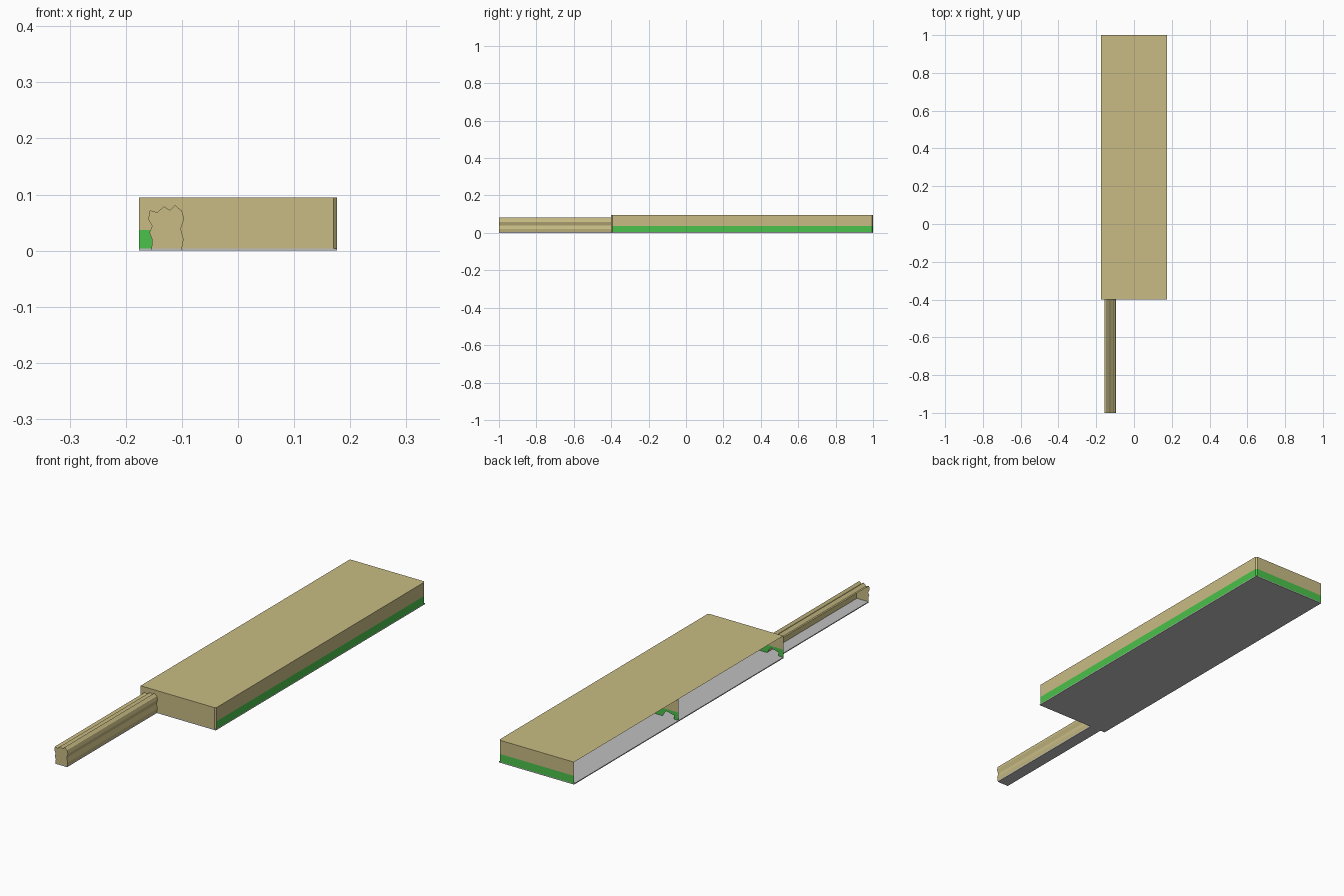
import bpy, bmesh

if "Cube" in bpy.data.objects:
    bpy.data.objects.remove(bpy.data.objects["Cube"])

W, H, FLOOR, BAND = 0.176, 0.095, 0.004, 0.037
Y_START, Y_FRONT, Y_MID, Y_BACK = -1.0, -0.4, 0.3, 1.0
CH = 0.006  # small corner chamfer


def material(name, rgb):
    m = bpy.data.materials.new(name)
    m.diffuse_color = (*rgb, 1)
    m.use_nodes = True
    m.node_tree.nodes["Principled BSDF"].inputs["Base Color"].default_value = m.diffuse_color
    return m


TAN = material("sand_tan", (0.58, 0.50, 0.23))
GREEN = material("wall_green", (0.07, 0.54, 0.07))
GREY = material("floor_grey", (0.53, 0.53, 0.53))


def finish(bm, name, mats):
    me = bpy.data.meshes.new(name)
    bm.to_mesh(me)
    bm.free()
    for m in mats:
        me.materials.append(m)
    ob = bpy.data.objects.new(name, me)
    bpy.context.collection.objects.link(ob)
    return ob


def face(bm, pts, mat=0):
    f = bm.faces.new([bm.verts.new(p) for p in pts])
    f.material_index = mat
    return f


def box(name, x0, x1, y0, y1, z0, z1, mat):
    bm = bmesh.new()
    bmesh.ops.create_cube(bm, size=1)
    for v in bm.verts:
        v.co = (x1 if v.co.x > 0 else x0, y1 if v.co.y > 0 else y0,
                z1 if v.co.z > 0 else z0)
    return finish(bm, name, [mat])


# Jagged cave outline, from lower left over the top to lower right
CAVE = [(-.154, FLOOR), (-.153, .02), (-.158, .032), (-.153, .044), (-.160, .056),
        (-.157, .072), (-.144, .068), (-.132, .079), (-.121, .072), (-.112, .081),
        (-.100, .071), (-.096, .057), (-.102, .039), (-.097, .02), (-.100, FLOOR)]

# Floors
box("room_floor", -W, W, Y_FRONT, Y_BACK, 0, FLOOR, GREY)
box("tunnel_floor", -.154, -.100, Y_START, Y_FRONT, 0, FLOOR, GREY)

# Outer walls with a green lower band; the left side stays open
bm = bmesh.new()
path = [(W - CH, Y_FRONT), (W, Y_FRONT + CH), (W, Y_BACK - CH),
        (W - CH, Y_BACK), (-W, Y_BACK)]
for i, (p, q) in enumerate(zip(path, path[1:])):
    for z0, z1, mat in ((FLOOR, BAND, 0 if i == 0 else 1), (BAND, H, 0)):
        face(bm, [(*p, z0), (*q, z0), (*q, z1), (*p, z1)], mat)
finish(bm, "outer_walls", [TAN, GREEN])

# Ceiling
bm = bmesh.new()
face(bm, [(x, y, H) for x, y in path + [(-W, Y_FRONT)]])
finish(bm, "ceiling", [TAN])


# Walls pierced by the cave opening
def cave_wall(name, y, x_right):
    bm = bmesh.new()
    outline = [(-W, FLOOR)] + CAVE + [(x_right, FLOOR), (x_right, H), (-W, H)]
    face(bm, [(x, y, z) for x, z in outline])
    bmesh.ops.triangulate(bm, faces=bm.faces[:])
    bmesh.ops.bisect_plane(bm, geom=bm.verts[:] + bm.edges[:] + bm.faces[:],
                           plane_co=(0, 0, BAND), plane_no=(0, 0, 1))
    for f in bm.faces:
        f.material_index = 1 if f.calc_center_median().z < BAND else 0
    finish(bm, name, [TAN, GREEN])


cave_wall("front_wall", Y_FRONT + .001, W - CH)
cave_wall("partition_wall", Y_MID, W)

# Plain outer skin on the front wall, right of the tunnel
bm = bmesh.new()
right_edge = CAVE[10:]
skin = right_edge + [(W - CH, FLOOR), (W - CH, H), (-.100, H)]
face(bm, [(x, Y_FRONT, z) for x, z in skin])
finish(bm, "front_wall_skin", [TAN])

# Tunnel roof and right side, open on the left
bm = bmesh.new()
shell = CAVE[5:]
for (x0, z0), (x1, z1) in zip(shell, shell[1:]):
    face(bm, [(x0, Y_START, z0), (x1, Y_START, z1),
              (x1, Y_FRONT, z1), (x0, Y_FRONT, z0)])
bmesh.ops.remove_doubles(bm, verts=bm.verts[:], dist=1e-5)
finish(bm, "tunnel_shell", [TAN])

# Tunnel end wall
bm = bmesh.new()
face(bm, [(x, Y_START, z) for x, z in reversed(CAVE)])
finish(bm, "tunnel_end", [TAN])
